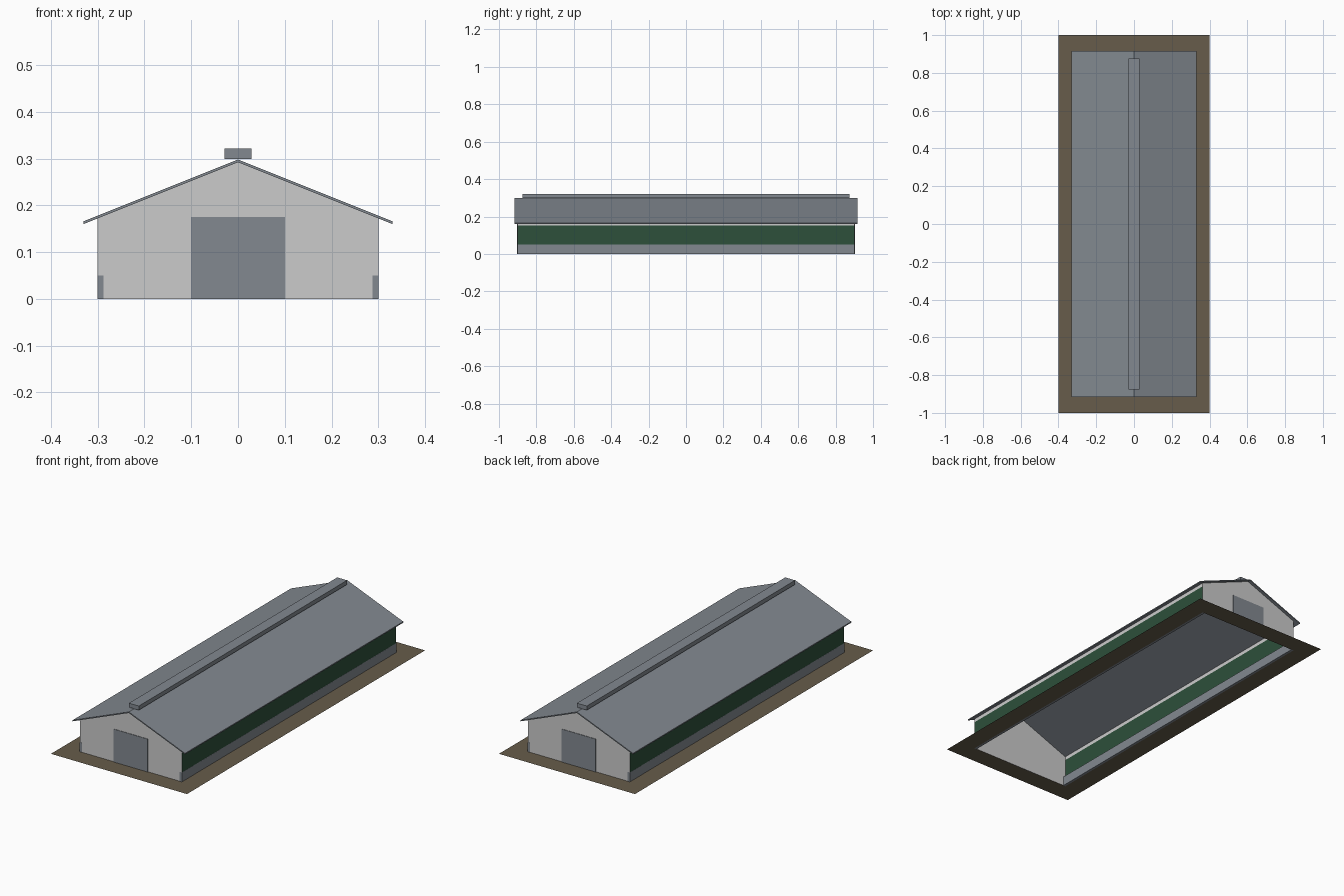
import bpy

if "Cube" in bpy.data.objects:
    bpy.data.objects.remove(bpy.data.objects["Cube"])

def material(name, rgb):
    m = bpy.data.materials.new(name)
    m.diffuse_color = (*rgb, 1)
    m.use_nodes = True
    m.node_tree.nodes["Principled BSDF"].inputs["Base Color"].default_value = m.diffuse_color
    return m

METAL = material("grey metal", (0.225, 0.25, 0.28))
WALL = material("pale wall", (0.60, 0.60, 0.60))
GREEN = material("green curtain", (0.026, 0.080, 0.043))
EARTH = material("brown earth", (0.135, 0.108, 0.070))

HW, HL = 0.30, 0.90          # half width and half length of the walls
EAVE, APEX = 0.172, 0.292    # gable heights

def mesh(name, verts, faces, mat):
    me = bpy.data.meshes.new(name)
    me.from_pydata(verts, [], faces)
    me.materials.append(mat)
    ob = bpy.data.objects.new(name, me)
    bpy.context.collection.objects.link(ob)
    return ob

def extrude_y(name, profile, y0, y1, mat):
    """Closed solid from an x-z profile (counter-clockwise seen from -y)."""
    n = len(profile)
    verts = [(x, y, z) for y in (y0, y1) for x, z in profile]
    faces = [tuple(range(n)), tuple(range(2 * n - 1, n - 1, -1))]
    faces += [(i, i + n, (i + 1) % n + n, (i + 1) % n) for i in range(n)]
    return mesh(name, verts, faces, mat)

def box(name, x0, x1, y0, y1, z0, z1, mat):
    return extrude_y(name, [(x0, z0), (x1, z0), (x1, z1), (x0, z1)], y0, y1, mat)

def side_sheet(name, s, z0, z1, mat):
    """Upright sheet along one long side, facing outward."""
    x, y = s * HW, s * HL
    return mesh(name, [(x, -y, z0), (x, y, z0), (x, y, z1), (x, -y, z1)], [(0, 1, 2, 3)], mat)

# Flat earth border around the open footprint
outer = [(-0.4, -1), (0.4, -1), (0.4, 1), (-0.4, 1)]
inner = [(-HW, -HL), (HW, -HL), (HW, HL), (-HW, HL)]
mesh("ground_border", [(x, y, 0) for x, y in outer + inner],
     [(i, (i + 1) % 4, (i + 1) % 4 + 4, i + 4) for i in range(4)], EARTH)

for s, side in ((-1, "left"), (1, "right")):
    # Low wall, curtain and top strip of each long side
    xs = sorted((s * (HW - 0.0125), s * (HW + 0.0005)))
    box(side + "_low_wall", *xs, -HL - 0.001, HL + 0.001, 0, 0.05, METAL)
    side_sheet(side + "_curtain", s, 0.05, 0.153, GREEN)
    side_sheet(side + "_top_strip", s, 0.153, EAVE, WALL)

for s, end in ((-1, "front"), (1, "back")):
    # Gable wall and its door plate
    y = s * HL
    pts = [(-HW, 0), (HW, 0), (HW, EAVE), (0, APEX), (-HW, EAVE)]
    loop = (0, 1, 2, 3, 4) if s < 0 else (4, 3, 2, 1, 0)
    mesh(end + "_gable", [(x, y, z) for x, z in pts], [loop], WALL)
    ys = sorted((y + s * 0.0005, y + s * 0.003))
    box(end + "_door", -0.1, 0.1, *ys, 0, 0.175, METAL)

# Thin pitched roof and ridge vent
extrude_y("roof", [(-0.33, 0.160), (0, APEX), (0.33, 0.160),
                   (0.33, 0.166), (0, 0.298), (-0.33, 0.166)], -0.917, 0.917, METAL)
box("ridge_vent", -0.029, 0.029, -0.875, 0.875, 0.299, 0.321, METAL)
